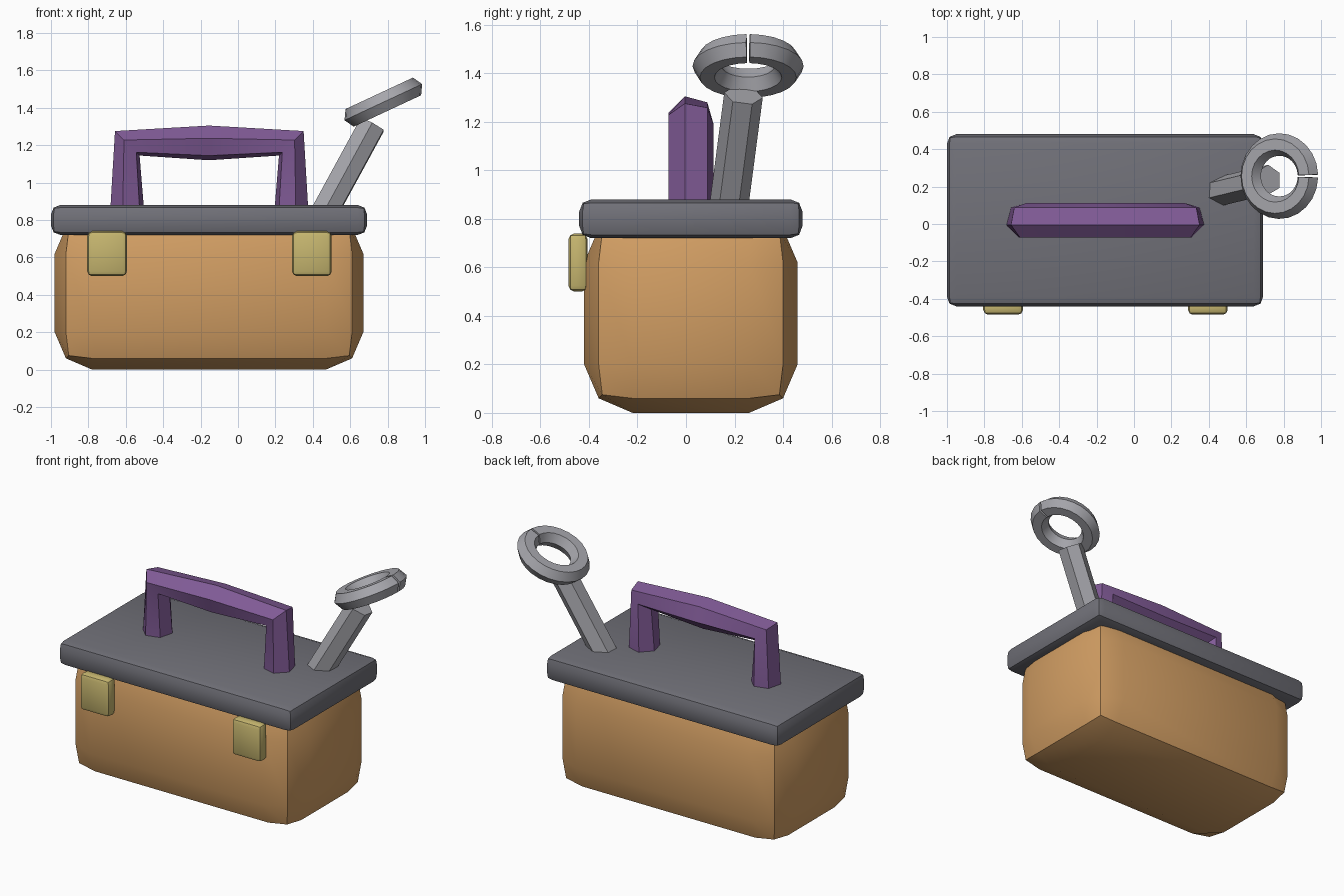
import bpy, bmesh
from math import sin, cos, pi, radians
from mathutils import Vector

cube = bpy.data.objects.get("Cube")
if cube:
    bpy.data.objects.remove(cube, do_unlink=True)


def material(name, rgb):
    mat = bpy.data.materials.new(name)
    mat.use_nodes = True
    mat.diffuse_color = (*rgb, 1)
    mat.node_tree.nodes["Principled BSDF"].inputs["Base Color"].default_value = (*rgb, 1)
    return mat


tan = material("tan", (0.64, 0.34, 0.125))
slate = material("slate", (0.165, 0.165, 0.19))
purple = material("purple", (0.22, 0.105, 0.31))
brass = material("brass", (0.57, 0.47, 0.16))
steel = material("steel", (0.38, 0.38, 0.41))


def finish(name, bm, mat):
    bmesh.ops.recalc_face_normals(bm, faces=bm.faces)
    mesh = bpy.data.meshes.new(name)
    bm.to_mesh(mesh)
    bm.free()
    mesh.materials.append(mat)
    obj = bpy.data.objects.new(name, mesh)
    bpy.context.collection.objects.link(obj)
    bpy.ops.object.select_all(action="DESELECT")
    obj.select_set(True)
    bpy.context.view_layer.objects.active = obj
    bpy.ops.object.shade_smooth_by_angle(angle=radians(30))
    return obj


def puffed_box(name, center, half, inset, edge, corner, mat):
    """Box whose sides bulge: edges sit back by edge, corners by corner."""
    bm = bmesh.new()
    bmesh.ops.create_cube(bm, size=2)
    bmesh.ops.subdivide_edges(bm, edges=bm.edges[:], cuts=2, use_grid_fill=True)
    for v in bm.verts:
        outer = [abs(c) > 0.9 for c in v.co]
        back = (0, 0, edge, corner)[sum(outer)]
        v.co = Vector([
            center[i] + (1 if v.co[i] > 0 else -1) * (half[i] - (back if outer[i] else inset))
            for i in range(3)])
    return finish(name, bm, mat)


def hex_tube(name, frames, radius, phase, mat):
    """Skin hexagons placed on (center, side, outward) frames."""
    bm = bmesh.new()
    rings = []
    for c, u, v in frames:
        angles = [phase + k * pi / 3 for k in range(6)]
        rings.append([bm.verts.new(c + radius * (u * cos(a) + v * sin(a))) for a in angles])
    for a, b in zip(rings, rings[1:]):
        for k in range(6):
            j = (k + 1) % 6
            bm.faces.new((a[k], a[j], b[j], b[k]))
    bm.faces.new(rings[0])
    bm.faces.new(rings[-1])
    return finish(name, bm, mat)


# Box, lid and the two clasps
puffed_box("box_body", (-0.155, 0.02, 0.41), (0.825, 0.44, 0.41), 0.2, 0.06, 0.075, tan)
puffed_box("lid", (-0.155, 0.02, 0.8), (0.845, 0.46, 0.08), 0.05, 0.014, 0.018, slate)
for side, x in (("right", -0.7), ("left", 0.395)):
    puffed_box(side + "_clasp", (x, -0.445, 0.62), (0.106, 0.04, 0.12), 0.025, 0.008, 0.01, brass)

# Carrying handle: legs joined by a slightly arched bar
path = [Vector(p) for p in ((-0.592, 0.02, 0.82), (-0.592, 0.02, 1.21), (-0.155, 0.02, 1.212),
                            (0.285, 0.02, 1.21), (0.285, 0.02, 0.82))]
frames = []
for i, p in enumerate(path):
    before = (p - path[i - 1]).normalized() if i else Vector()
    after = (path[i + 1] - p).normalized() if i + 1 < len(path) else Vector()
    along = (before + after).normalized()
    frames.append((p, Vector((0, 1, 0)), Vector((-along.z, 0, along.x))))
hex_tube("handle", frames, 0.096, radians(45), purple)

# Tool shaft leaning out of the lid
foot, tip = Vector((0.44, 0.17, 0.8)), Vector((0.718, 0.237, 1.31))
axis = (tip - foot).normalized()
across = axis.cross(Vector((1, 0, 0))).normalized()
hex_tube("tool_shaft", [(p, across, axis.cross(across)) for p in (foot, tip)], 0.08, 0, steel)

# Split ring at the end of the tool, tilted up towards the left
tilt = radians(25)
middle = Vector((0.777, 0.256, 1.43))
plane_x, plane_y = Vector((cos(tilt), 0, sin(tilt))), Vector((0, 1, 0))
normal = plane_x.cross(plane_y)
gap, steps = 0.035, 24
frames = []
for i in range(steps + 1):
    a = gap + (2 * pi - 2 * gap) * i / steps
    radial = plane_x * cos(a) + plane_y * sin(a)
    frames.append((middle + radial * 0.169, normal, radial))
hex_tube("tool_ring", frames, 0.06, pi / 6, steel)
